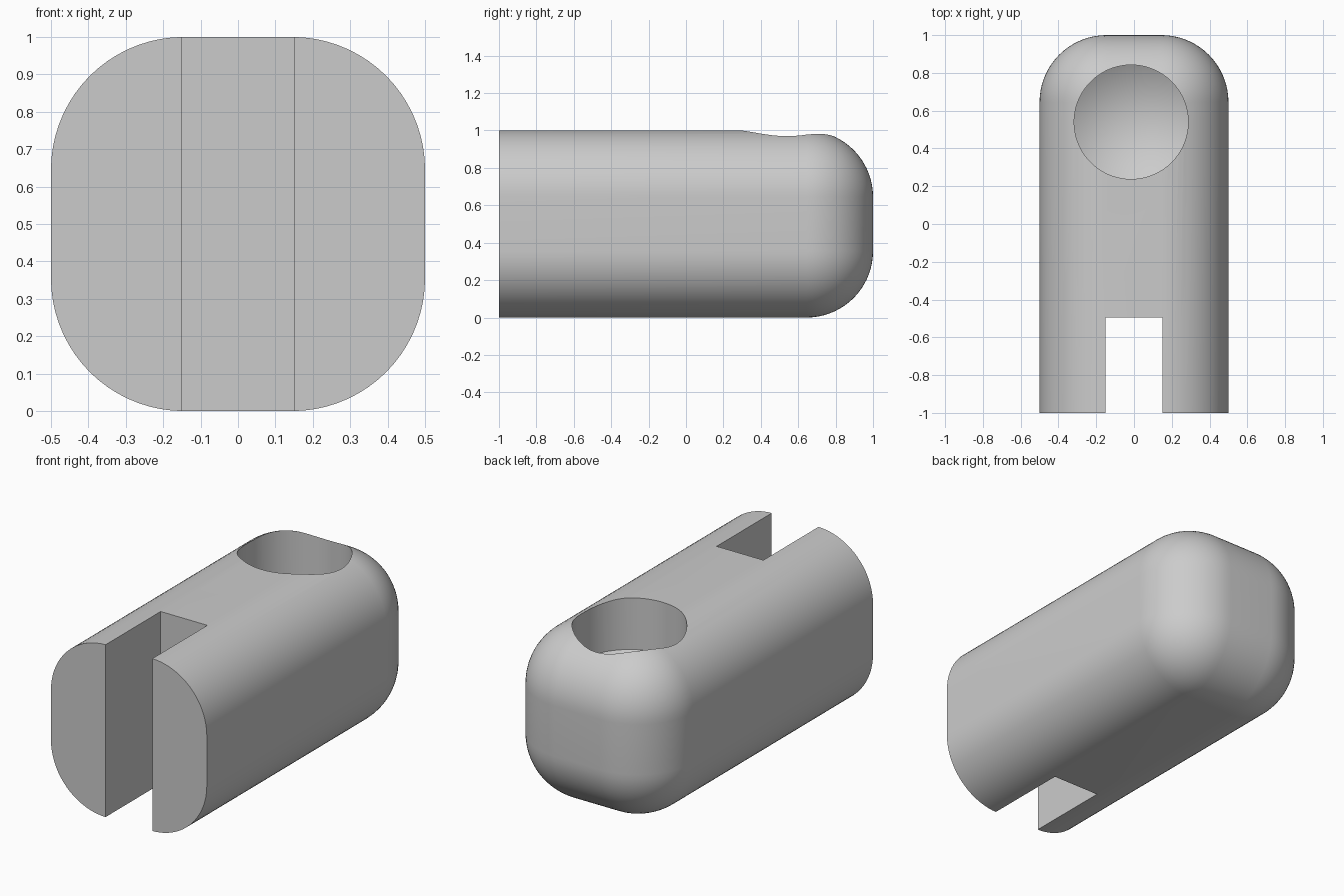
import bpy
import bmesh
from mathutils import Matrix, Vector

old = bpy.data.objects.get("Cube")
if old:
    bpy.data.objects.remove(old, do_unlink=True)

# Single plain grey
grey = bpy.data.materials.new("light_grey")
grey.use_nodes = True
colour = (0.6, 0.6, 0.6, 1)
grey.diffuse_color = colour
grey.node_tree.nodes["Principled BSDF"].inputs["Base Color"].default_value = colour


def finish(name, bm):
    bmesh.ops.recalc_face_normals(bm, faces=bm.faces)
    mesh = bpy.data.meshes.new(name)
    bm.to_mesh(mesh)
    bm.free()
    mesh.materials.append(grey)
    obj = bpy.data.objects.new(name, mesh)
    bpy.context.collection.objects.link(obj)
    return obj


def box(low, high):
    low, high = Vector(low), Vector(high)
    bm = bmesh.new()
    bmesh.ops.create_cube(bm, size=1, matrix=Matrix.Translation((low + high) / 2)
                          @ Matrix.Diagonal((*(high - low), 1)))
    return bm


# Body: long block rounded along its length and around the back end
bm = box((-0.5, -1, 0), (0.5, 1, 1))
rounded = [e for e in bm.edges if max(v.co.y for v in e.verts) > 0]
bmesh.ops.bevel(bm, geom=rounded, offset=0.355, offset_type='OFFSET',
                segments=18, profile=0.5, affect='EDGES')
body = finish("body", bm)

# Slot through the front end
slot = finish("slot_cutter", box((-0.15, -1.2, -0.2), (0.15, -0.495, 1.2)))

# Blind drilled hole with a conical floor
bm = bmesh.new()
floor_z, top_z = 0.70, 1.2
bmesh.ops.create_cone(bm, cap_ends=True, segments=72, radius1=0.302, radius2=0.302,
                      depth=top_z - floor_z,
                      matrix=Matrix.Translation((-0.015, 0.54, (floor_z + top_z) / 2)))
floor = min(bm.faces, key=lambda f: f.calc_center_median().z)
tip = bmesh.ops.poke(bm, faces=[floor])["verts"][0]
tip.co.z -= 0.175
hole = finish("hole_cutter", bm)

# Cut the body
for cutter in (slot, hole):
    cut = body.modifiers.new(cutter.name, 'BOOLEAN')
    cut.operation = 'DIFFERENCE'
    cut.solver = 'EXACT'
    cut.object = cutter
bpy.ops.object.select_all(action='DESELECT')
body.select_set(True)
bpy.context.view_layer.objects.active = body
for cutter in (slot, hole):
    bpy.ops.object.modifier_apply(modifier=cutter.name)
    bpy.data.objects.remove(cutter, do_unlink=True)
bpy.ops.object.shade_smooth_by_angle(angle=0.5)
